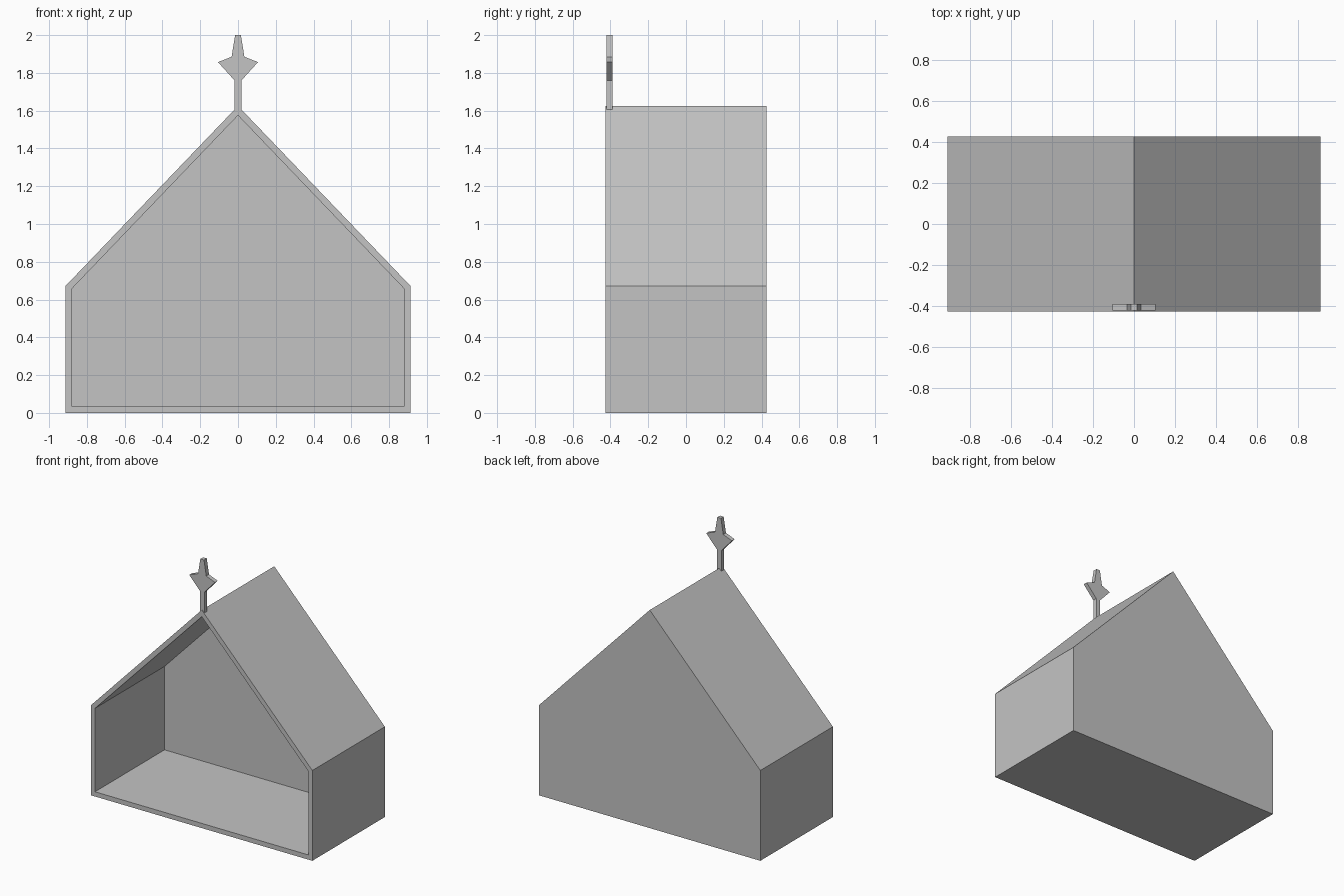
import bpy
import bmesh

if "Cube" in bpy.data.objects:
    bpy.data.objects.remove(bpy.data.objects["Cube"])

grey = bpy.data.materials.new("plain grey")
grey.diffuse_color = (0.55, 0.55, 0.55, 1)
grey.use_nodes = True
grey.node_tree.nodes["Principled BSDF"].inputs["Base Color"].default_value = grey.diffuse_color


def finish(bm, name):
    bmesh.ops.recalc_face_normals(bm, faces=bm.faces)
    mesh = bpy.data.meshes.new(name)
    bm.to_mesh(mesh)
    bm.free()
    mesh.materials.append(grey)
    obj = bpy.data.objects.new(name, mesh)
    bpy.context.collection.objects.link(obj)
    return obj


def mirrored(half):
    """Close a right-hand half outline by mirroring it across x = 0."""
    return half + [(-x, z) for x, z in reversed(half) if x > 0]


def ring(bm, outline, y):
    return [bm.verts.new((x, y, z)) for x, z in outline]


def bridge(bm, a, b):
    for i in range(len(a)):
        j = (i + 1) % len(a)
        bm.faces.new((a[i], a[j], b[j], b[i]))


FRONT, BACK, WALL = -0.427, 0.427, 0.035

# House shell: gabled box, open at the front, with a thin wall all round
outer = mirrored([(0.912, 0.0), (0.912, 0.673), (0.0, 1.625)])
inner = mirrored([(0.88, 0.035), (0.88, 0.657), (0.0, 1.575)])
bm = bmesh.new()
rings = [ring(bm, outer, BACK), ring(bm, outer, FRONT),
         ring(bm, inner, FRONT), ring(bm, inner, BACK - WALL)]
for a, b in zip(rings, rings[1:]):
    bridge(bm, a, b)
bm.faces.new(rings[0])
bm.faces.new(rings[-1])
finish(bm, "house_shell")

# Star on a stem, standing on the front end of the ridge
star = mirrored([(0.018, 1.60), (0.018, 1.76), (0.106, 1.857),
                 (0.034, 1.885), (0.015, 2.0)])
bm = bmesh.new()
front, back = ring(bm, star, -0.422), ring(bm, star, -0.39)
bridge(bm, front, back)
bm.faces.new(front)
bm.faces.new(back)
finish(bm, "ridge_star")
